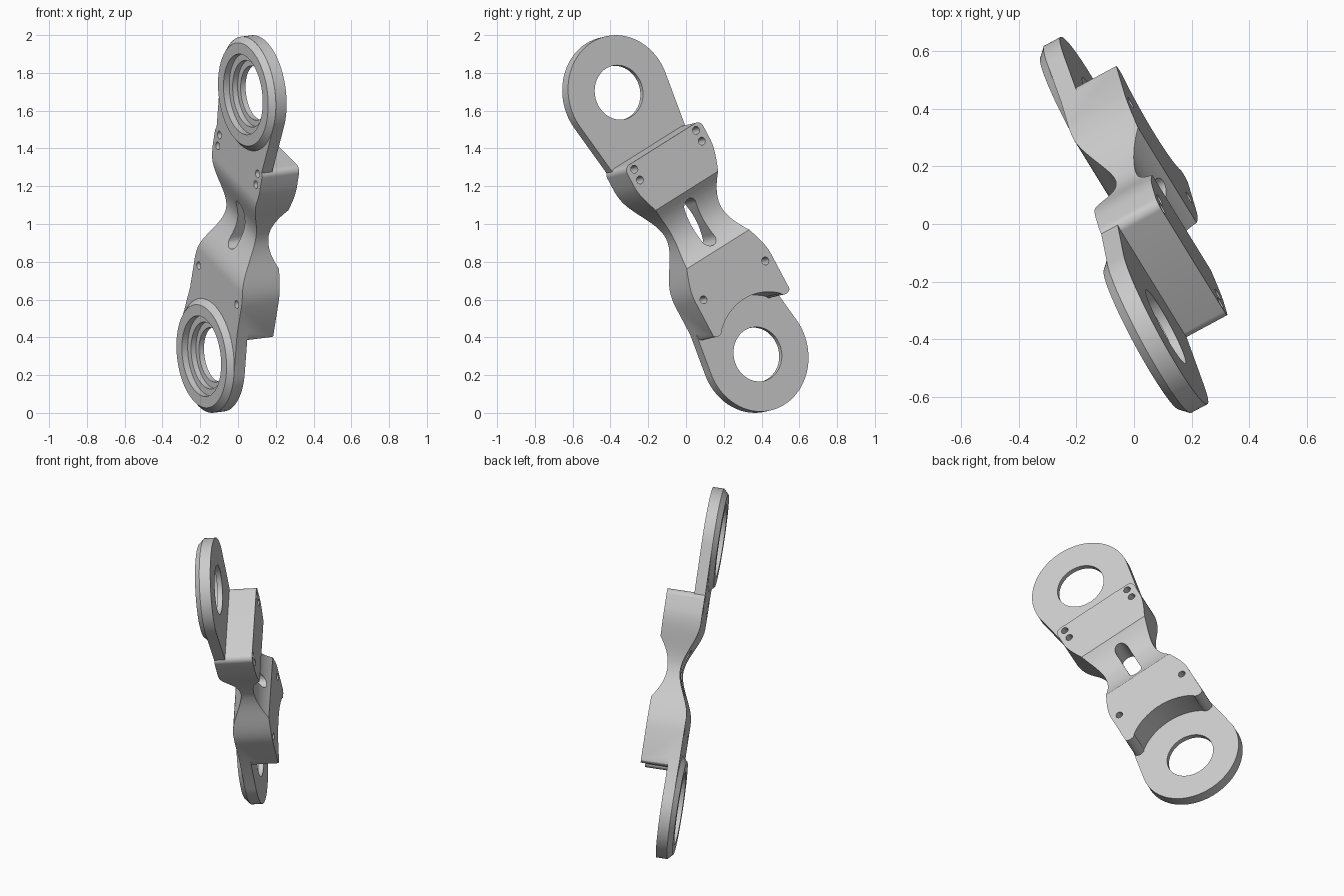
import bpy, bmesh, math
from mathutils import Matrix, Vector

if "Cube" in bpy.data.objects:
    bpy.data.objects.remove(bpy.data.objects["Cube"], do_unlink=True)

metal = bpy.data.materials.new("grey_metal")
metal.use_nodes = True
grey = (0.6, 0.6, 0.6, 1)
metal.diffuse_color = grey
metal.node_tree.nodes["Principled BSDF"].inputs["Base Color"].default_value = grey

# Key sizes in the part's own frame: x along the link, y across, z through it
REACH, RIM = 0.792, 0.305
FRONT, TOP = -0.065, 0.16


def smooth(t):
    t = min(max(t, 0), 1)
    return t * t * (3 - 2 * t)


def spread(a, b, n):
    return [a + (b - a) * i / n for i in range(n + 1)]


def arc(x, y, rx, ry, start, end, n):
    return [(x + rx * math.cos(a), y + ry * math.sin(a)) for a in spread(start, end, n)]


def make(name, bm):
    bmesh.ops.recalc_face_normals(bm, faces=bm.faces)
    mesh = bpy.data.meshes.new(name)
    bm.to_mesh(mesh)
    bm.free()
    mesh.materials.append(metal)
    ob = bpy.data.objects.new(name, mesh)
    bpy.context.collection.objects.link(ob)
    return ob


def prism(name, points, offset):
    """Extrude a closed loop of 3D points into a solid."""
    bm = bmesh.new()
    face = bm.faces.new([bm.verts.new(p) for p in points])
    new = bmesh.ops.extrude_face_region(bm, geom=[face])["geom"]
    bmesh.ops.translate(bm, vec=offset, verts=[g for g in new if isinstance(g, bmesh.types.BMVert)])
    return make(name, bm)


def drum(name, x, y, r_low, r_high, low, high, sides=96):
    bm = bmesh.new()
    bmesh.ops.create_cone(bm, cap_ends=True, segments=sides, radius1=r_low, radius2=r_high,
                          depth=high - low,
                          matrix=Matrix.Translation((x, y, (low + high) / 2)))
    return make(name, bm)


def combine(target, other, operation):
    mod = target.modifiers.new(operation, 'BOOLEAN')
    mod.operation, mod.object, mod.solver = operation, other, 'EXACT'
    bpy.context.view_layer.objects.active = target
    bpy.ops.object.modifier_apply(modifier=mod.name)
    bpy.data.objects.remove(other, do_unlink=True)


# Waisted body outline: notch around the lower ring, rounded prong, side, rounded corner
HALF, NOTCH, SWING, CORNER = 0.268, 0.315, 0.72, 0.035
notch = arc(-REACH, 0, NOTCH, NOTCH, 0, SWING, 16)
prong_x, prong_y = notch[-1]
prong_r = (HALF - prong_y) / 2
prong = arc(prong_x, prong_y + prong_r, 0.018, prong_r, 1.5 * math.pi, math.pi / 2, 10)
side = [(x, HALF - 0.098 * (1 - smooth(abs(x) / 0.35))) for x in spread(-0.36, 0.36, 36)]
corner = arc(0.46 - CORNER, HALF - CORNER, CORNER, CORNER, math.pi / 2, 0, 8)
upper = notch[1:] + prong[1:] + side + corner
outline = notch[:1] + upper + [(x, -y) for x, y in reversed(upper)]
body = prism("link_body", [(x, y, -0.3) for x, y in outline], (0, 0, 0.6))

# Side profile: two thick blocks joined by a thin waist
back = [(x, 0.095 + 0.065 * (x / 0.177) ** 2) for x in spread(-0.177, 0.177, 24)]
front = [(x, FRONT + 0.083 * (1 - smooth(abs(x) / 0.28))) for x in spread(0.28, -0.28, 36)]
profile = [(-0.7, TOP)] + back + [(0.6, TOP), (0.6, FRONT)] + front + [(-0.7, FRONT)]
combine(body, prism("profile", [(x, -0.5, z) for x, z in profile], (0, 1, 0)), 'INTERSECT')

# Ring plates with tapering necks and chamfered bosses
for s in (1, -1):
    lean = math.radians(98.6)
    loop = arc(REACH, 0, RIM, RIM, -lean, lean, 80) + [(0.3, 0.235), (0.3, -0.235)]
    combine(body, prism("ring_plate", [(s * x, y, FRONT) for x, y in loop], (0, 0, -FRONT)), 'UNION')
    combine(body, drum("ring_boss", s * REACH, 0, 0.275, RIM - 0.0005, -0.095, FRONT), 'UNION')

# Stepped bores through the rings
for s in (1, -1):
    for r, floor in ((0.215, -0.06), (0.178, -0.03), (0.145, 0.1)):
        combine(body, drum("bore", s * REACH, 0, r, r, -0.2, floor), 'DIFFERENCE')

# Bolt holes
for x in (0.425, 0.36, -0.365):
    for y in (0.218, -0.218):
        combine(body, drum("bolt_hole", x, y, 0.021, 0.021, -0.3, 0.3, 24), 'DIFFERENCE')

# Slot through the waist
right_end = arc(0.092, 0, 0.04, 0.04, -math.pi / 2, math.pi / 2, 14)
left_end = arc(-0.108, 0, 0.04, 0.04, math.pi / 2, 1.5 * math.pi, 14)
combine(body, prism("slot", [(x, y, -0.3) for x, y in right_end + left_end], (0, 0, 0.6)), 'DIFFERENCE')

# Tilt the link into its standing pose
along = Vector((0.139, -0.464, 0.875)).normalized()
through = Vector((0.875, 0.47, 0.11))
through = (through - along * through.dot(along)).normalized()
across = through.cross(along)
pose = Matrix((along, across, through)).transposed().to_4x4()
body.data.transform(Matrix.Translation((0, 0.012, 1.0035)) @ pose)

bpy.ops.object.select_all(action='DESELECT')
body.select_set(True)
bpy.context.view_layer.objects.active = body
bpy.ops.object.shade_smooth_by_angle(angle=math.radians(25))
